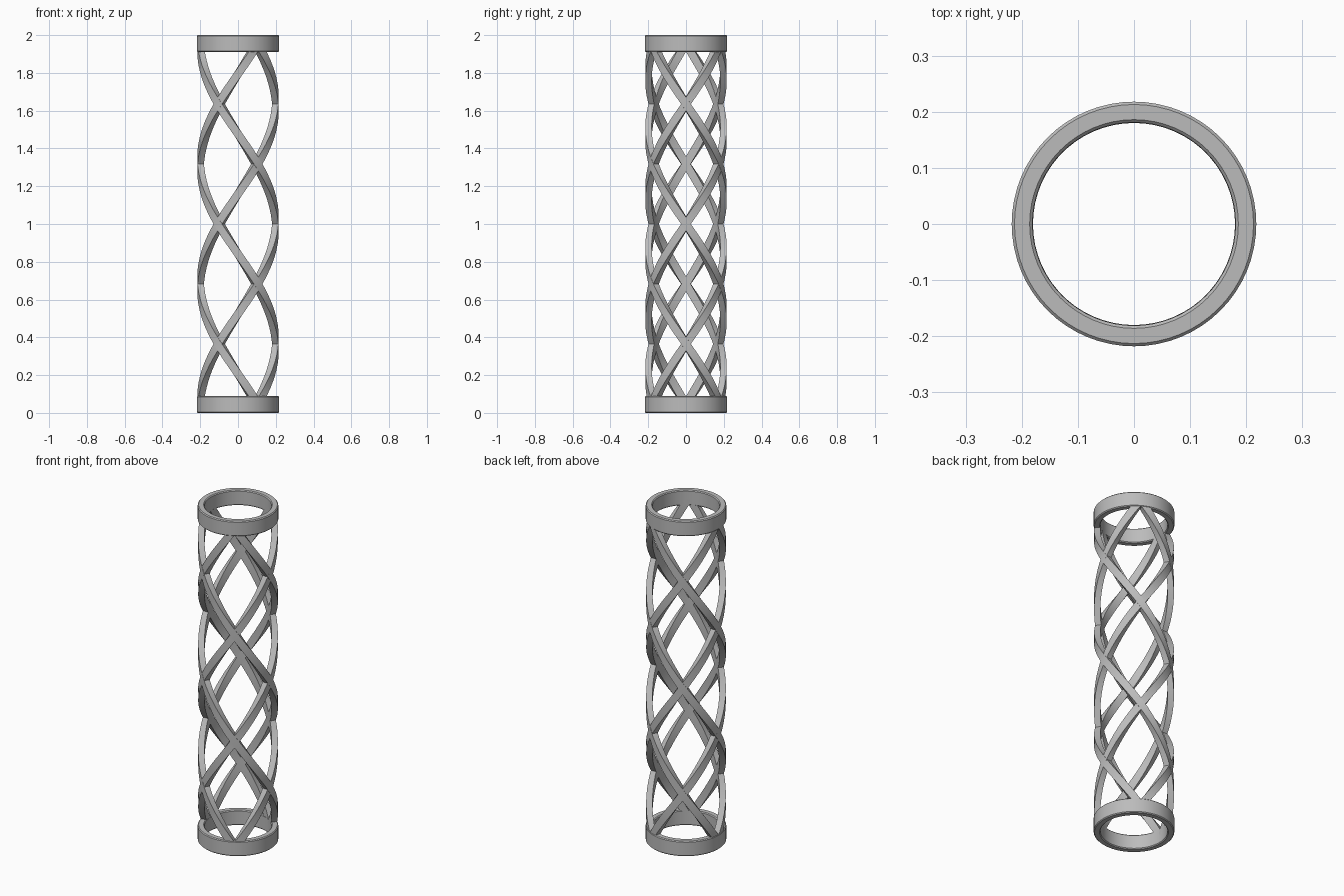
import bpy, bmesh, math
from mathutils import Vector

if "Cube" in bpy.data.objects:
    bpy.data.objects.remove(bpy.data.objects["Cube"])

grey = bpy.data.materials.new("mid grey")
grey.diffuse_color = (0.5, 0.5, 0.5, 1)
grey.use_nodes = True
grey.node_tree.nodes["Principled BSDF"].inputs["Base Color"].default_value = grey.diffuse_color

PITCH = 1.905          # rise of one full turn
R_IN, R_OUT = 0.181, 0.215
WIDTH = 0.042          # strand width along the surface
Z0, Z1 = 0.05, 1.95    # strands end inside the rings
STEPS = 60


def finish(name, bm):
    bmesh.ops.recalc_face_normals(bm, faces=bm.faces[:])
    me = bpy.data.meshes.new(name)
    bm.to_mesh(me)
    bm.free()
    me.materials.append(grey)
    ob = bpy.data.objects.new(name, me)
    bpy.context.collection.objects.link(ob)
    bpy.ops.object.select_all(action='DESELECT')
    ob.select_set(True)
    bpy.context.view_layer.objects.active = ob
    bpy.ops.object.shade_smooth_by_angle(angle=math.radians(35))


def sweep(name, loops, closed):
    """Skin a list of cross-sections."""
    bm = bmesh.new()
    rows = [[bm.verts.new(p) for p in loop] for loop in loops]
    n = len(rows[0])
    pairs = list(zip(rows, rows[1:]))
    if closed:
        pairs.append((rows[-1], rows[0]))
    else:
        bm.faces.new(rows[0])
        bm.faces.new(rows[-1])
    for a, b in pairs:
        for i in range(n):
            j = (i + 1) % n
            bm.faces.new((a[i], a[j], b[j], b[i]))
    finish(name, bm)


def ring(name, z, h=0.09, ri=0.181, ro=0.218, b=0.005):
    # Rounded-corner rectangle turned around the axis
    profile = [(ri + b, z), (ro - b, z), (ro, z + b), (ro, z + h - b),
               (ro - b, z + h), (ri + b, z + h), (ri, z + h - b), (ri, z + b)]
    loops = []
    for k in range(64):
        a = math.tau * k / 64
        loops.append([(r * math.cos(a), r * math.sin(a), zz) for r, zz in profile])
    sweep(name, loops, True)


def strand(name, start, direction):
    # Rectangular bar following a helix, passing angle `start` at z = 1
    mid = (R_IN + R_OUT) / 2
    loops = []
    for k in range(STEPS + 1):
        z = Z0 + (Z1 - Z0) * k / STEPS
        a = start + direction * math.tau * (z - 1.0) / PITCH
        radial = Vector((math.cos(a), math.sin(a), 0))
        around = Vector((-math.sin(a), math.cos(a), 0))
        tangent = (around * direction * mid * math.tau + Vector((0, 0, PITCH))).normalized()
        side = tangent.cross(radial) * (WIDTH / 2)
        base = Vector((0, 0, z))
        loops.append([base + radial * R_IN - side, base + radial * R_OUT - side,
                      base + radial * R_OUT + side, base + radial * R_IN + side])
    sweep(name, loops, False)


# End rings
ring("bottom_ring", 0.0)
ring("top_ring", 1.91)

# Three strands winding each way, crossing every sixth of a turn
for i in range(3):
    strand(f"left_strand_{i + 1}", math.tau * i / 3, 1)
    strand(f"right_strand_{i + 1}", math.tau * i / 3, -1)
